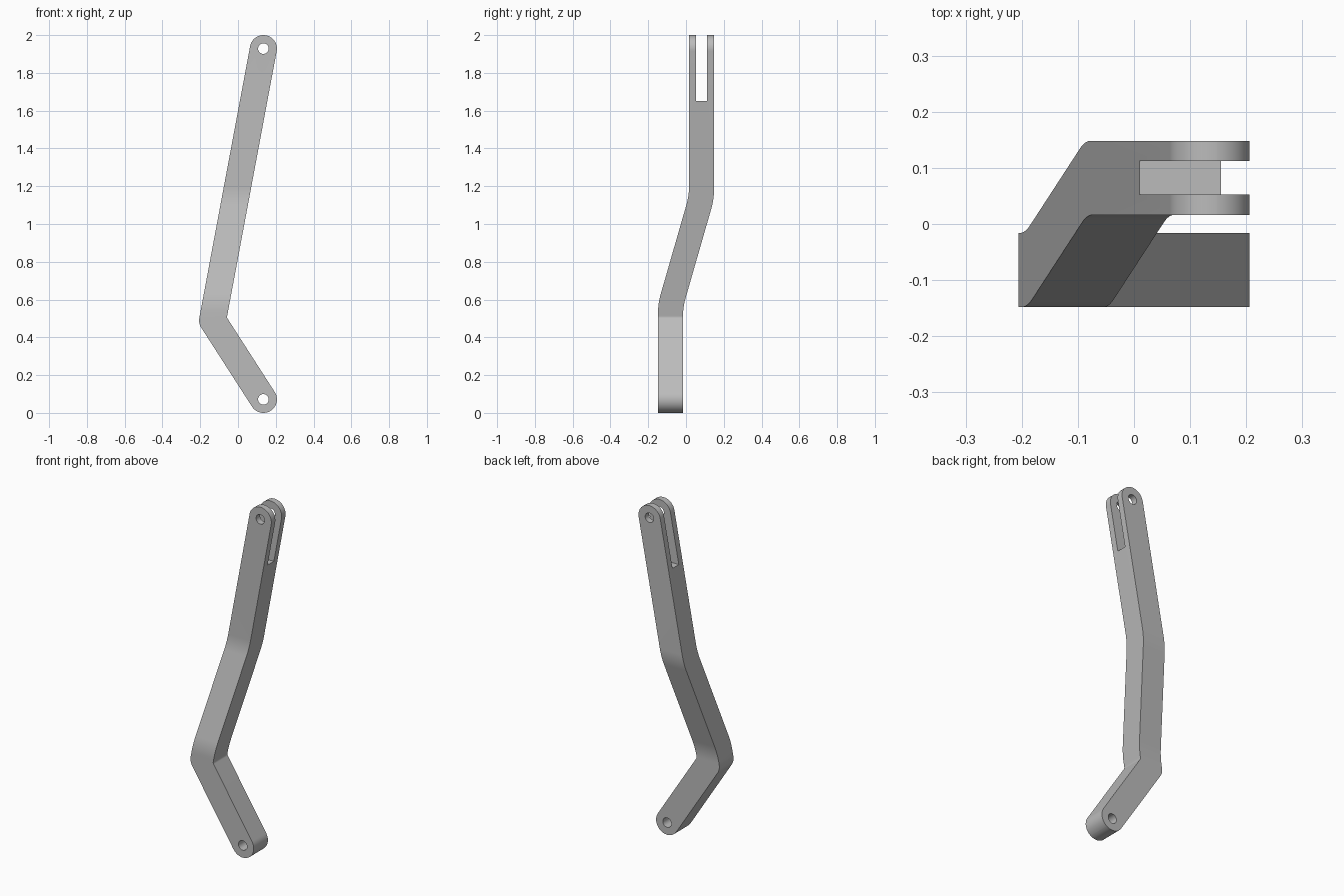
import bpy, bmesh, math
from mathutils import Vector

if "Cube" in bpy.data.objects:
    bpy.data.objects.remove(bpy.data.objects["Cube"])

R = 0.0715                      # half width of the arm
TOP = Vector((0.1345, 2 - R))   # upper pin centre (x, z)
BEND = Vector((-0.1345, 0.49))  # elbow centre
LOW = Vector((0.1345, R))       # lower pin centre


def rounded(corners, steps=12):
    """Outline with every (point, radius) corner replaced by an arc."""
    out = []
    for i, (p, r) in enumerate(corners):
        if r == 0:
            out.append(p)
            continue
        a = (corners[i - 1][0] - p).normalized()
        b = (corners[(i + 1) % len(corners)][0] - p).normalized()
        half = a.angle(b) / 2
        centre = p + (a + b).normalized() * r / math.sin(half)
        start = p + a * r / math.tan(half) - centre
        end = p + b * r / math.tan(half) - centre
        sweep = start.angle(end)
        for k in range(steps + 1):
            t = k / steps
            out.append(centre + (start * math.sin((1 - t) * sweep)
                                 + end * math.sin(t * sweep)) / math.sin(sweep))
    return out


def prism(name, outline, axis, lo, hi):
    """Extrude a (u, z) outline along x or y."""
    bm = bmesh.new()
    place = (lambda p, d: (d, p.x, p.y)) if axis == "x" else (lambda p, d: (p.x, d, p.y))
    face = bm.faces.new([bm.verts.new(place(p, lo)) for p in outline])
    grown = bmesh.ops.extrude_face_region(bm, geom=[face])["geom"]
    shift = Vector(place(Vector((0, 0)), hi - lo))
    bmesh.ops.translate(bm, vec=shift, verts=[g for g in grown if isinstance(g, bmesh.types.BMVert)])
    bmesh.ops.remove_doubles(bm, verts=bm.verts, dist=1e-5)
    bmesh.ops.recalc_face_normals(bm, faces=bm.faces)
    mesh = bpy.data.meshes.new(name)
    bm.to_mesh(mesh)
    bm.free()
    obj = bpy.data.objects.new(name, mesh)
    bpy.context.collection.objects.link(obj)
    return obj


def cut(obj, tool, operation):
    """Apply a boolean and discard the tool."""
    mod = obj.modifiers.new("cut", "BOOLEAN")
    mod.object, mod.operation, mod.solver = tool, operation, "EXACT"
    bpy.context.view_layer.objects.active = obj
    bpy.ops.object.modifier_apply(modifier=mod.name)
    bpy.data.objects.remove(tool)


# Front outline: two straight limbs with round ends and a rounded elbow
up, down = (TOP - BEND).normalized(), (LOW - BEND).normalized()
n_up, n_down = Vector((up.y, -up.x)), Vector((-down.y, down.x))
mitre = (up + down).normalized() * R / math.sin(up.angle(down) / 2)
arm = prism("bent_arm", rounded([
    (TOP + (up - n_up) * R, R * 0.999),
    (TOP + (up + n_up) * R, R * 0.999),
    (BEND + mitre, 0.02),
    (LOW + (down + n_down) * R, R * 0.999),
    (LOW + (down - n_down) * R, R * 0.999),
    (BEND - mitre, R),
]), "y", -0.3, 0.3)

# Side outline: sideways offset between the two parallel ends
V = lambda y, z: Vector((y, z))
side = prism("side_profile", rounded([
    (V(-0.148, -0.1), 0), (V(-0.016, -0.1), 0),
    (V(-0.016, 0.56), 0.35), (V(0.148, 1.13), 0.35),
    (V(0.148, 2.1), 0), (V(0.016, 2.1), 0),
    (V(0.016, 1.15), 0.35), (V(-0.148, 0.58), 0.35),
]), "x", -0.5, 0.5)
cut(arm, side, "INTERSECT")

# Fork slot at the upper end
slot = prism("slot_cutter", [V(0.053, 1.65), V(0.112, 1.65), V(0.112, 2.2), V(0.053, 2.2)],
             "x", -0.5, 0.5)
cut(arm, slot, "DIFFERENCE")

# Pin holes
for pin in (TOP, LOW):
    ring = [pin + 0.028 * Vector((math.cos(a), math.sin(a)))
            for a in (math.tau * k / 32 for k in range(32))]
    cut(arm, prism("hole_cutter", ring, "y", -0.4, 0.4), "DIFFERENCE")

# Grey metal
grey = bpy.data.materials.new("plain grey")
grey.use_nodes = True
grey.diffuse_color = (0.5, 0.5, 0.5, 1)
grey.node_tree.nodes["Principled BSDF"].inputs["Base Color"].default_value = grey.diffuse_color
arm.data.materials.clear()
arm.data.materials.append(grey)
for poly in arm.data.polygons:
    poly.material_index = 0

bpy.ops.object.select_all(action="DESELECT")
arm.select_set(True)
bpy.context.view_layer.objects.active = arm
bpy.ops.object.shade_smooth_by_angle(angle=math.radians(30))
